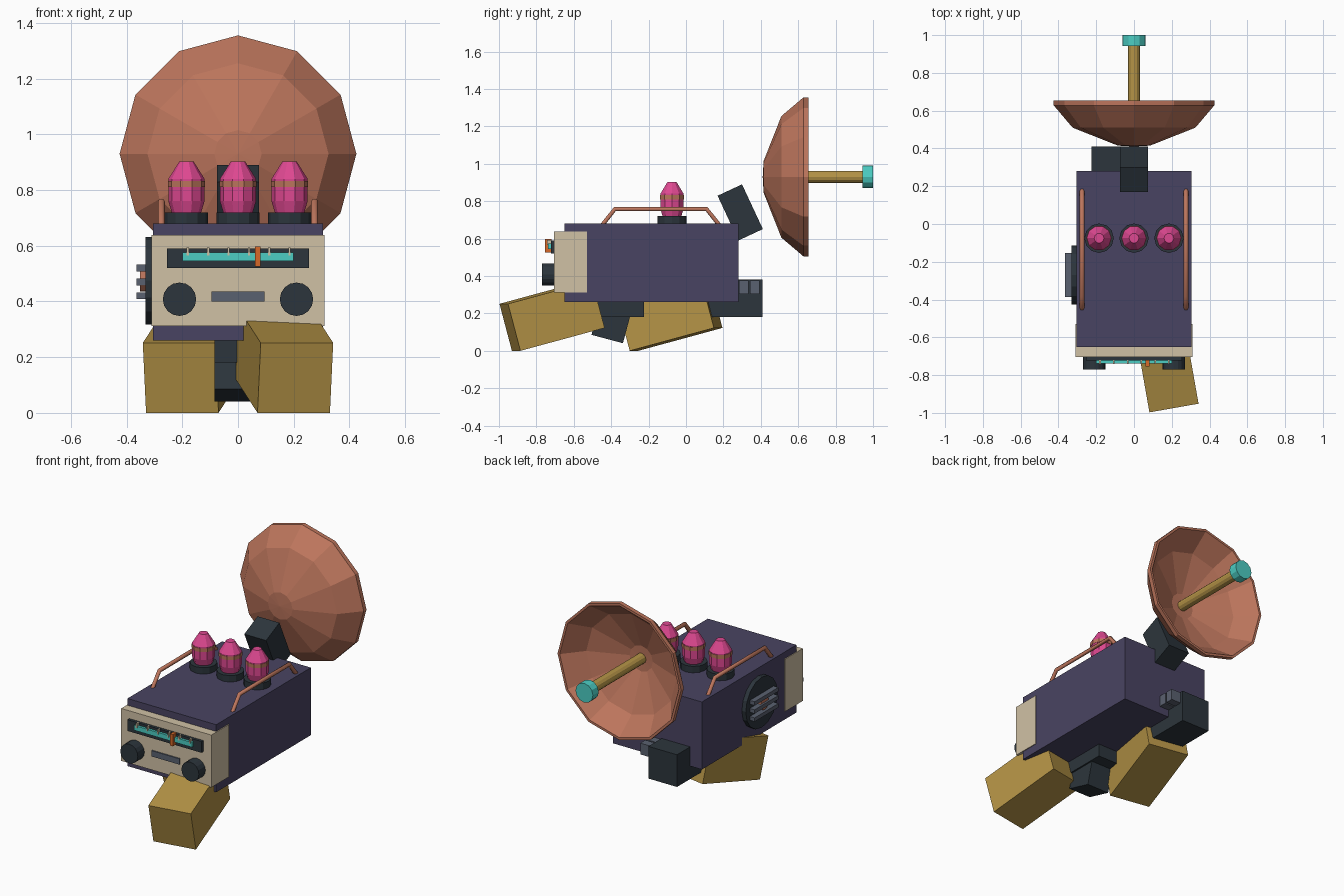
import bpy, bmesh, math
from mathutils import Matrix, Vector

if "Cube" in bpy.data.objects:
    bpy.data.objects.remove(bpy.data.objects["Cube"])


def material(name, r, g, b):
    # colour given as 0-255 display values, stored linear
    lin = [((c / 255 + 0.055) / 1.055) ** 2.4 for c in (r, g, b)] + [1]
    m = bpy.data.materials.new(name)
    m.use_nodes = True
    m.diffuse_color = lin
    m.node_tree.nodes["Principled BSDF"].inputs["Base Color"].default_value = lin
    return m


PURPLE = material("dusk purple", 73, 68, 98)
CREAM = material("cream", 208, 193, 165)
COPPER = material("copper", 188, 117, 92)
GOLD = material("mustard gold", 180, 147, 70)
DARK = material("dark slate", 44, 53, 60)
TEAL = material("teal", 76, 205, 195)
PINK = material("pink", 222, 72, 145)
ORANGE = material("orange", 215, 105, 40)
GREY = material("steel grey", 90, 97, 112)

ALONG = {
    "x": Matrix.Rotation(math.pi / 2, 4, "Y"),
    "y": Matrix.Rotation(-math.pi / 2, 4, "X"),
    "z": Matrix.Identity(4),
}


def finish(name, bm, mat):
    bmesh.ops.recalc_face_normals(bm, faces=bm.faces)
    mesh = bpy.data.meshes.new(name)
    bm.to_mesh(mesh)
    bm.free()
    mesh.materials.append(mat)
    obj = bpy.data.objects.new(name, mesh)
    bpy.context.collection.objects.link(obj)
    return obj


def box(name, mat, x, y, z, rot=None):
    """Box from (min, max) ranges, optionally rotated about its centre."""
    bm = bmesh.new()
    bmesh.ops.create_cube(bm, size=1)
    size = [r[1] - r[0] for r in (x, y, z)]
    centre = Vector([(r[0] + r[1]) / 2 for r in (x, y, z)])
    bm.transform(Matrix.Translation(centre) @ (rot or ALONG["z"]) @ Matrix.Diagonal(size + [1]))
    return finish(name, bm, mat)


def lathe(name, mat, profile, sides, centre, axis="z"):
    """Revolve (radius, height) points about an axis through centre."""
    bm = bmesh.new()
    verts = [bm.verts.new((r, 0, h)) for r, h in profile]
    edges = [bm.edges.new(pair) for pair in zip(verts, verts[1:])]
    bmesh.ops.spin(bm, geom=verts + edges, axis=(0, 0, 1), cent=(0, 0, 0),
                   angle=2 * math.pi, steps=sides)
    bmesh.ops.remove_doubles(bm, verts=bm.verts, dist=1e-4)
    bm.transform(Matrix.Translation(centre) @ ALONG[axis])
    return finish(name, bm, mat)


def disc(name, mat, radius, h0, h1, sides, centre, axis="z"):
    return lathe(name, mat, [(0, h0), (radius, h0), (radius, h1), (0, h1)], sides, centre, axis)


def tube(name, mat, points, radius):
    curve = bpy.data.curves.new(name, "CURVE")
    curve.dimensions = "3D"
    curve.bevel_depth = radius
    curve.bevel_resolution = 1
    curve.use_fill_caps = True
    spline = curve.splines.new("POLY")
    spline.points.add(len(points) - 1)
    for p, co in zip(spline.points, points):
        p.co = (*co, 1)
    curve.materials.append(mat)
    obj = bpy.data.objects.new(name, curve)
    bpy.context.collection.objects.link(obj)


# Body and face plate
box("body", PURPLE, (-0.305, 0.305), (-0.65, 0.28), (0.26, 0.68))
box("face_plate", CREAM, (-0.31, 0.31), (-0.705, -0.53), (0.312, 0.638))

# Tuner dial, slot and knobs
box("dial_panel", DARK, (-0.255, 0.255), (-0.723, -0.7), (0.52, 0.59))
box("dial_strip", TEAL, (-0.2, 0.2), (-0.738, -0.72), (0.545, 0.575))
for i in range(6):
    x = -0.18 + i * 0.073
    box(f"dial_tick_{i}", CREAM, (x - 0.004, x + 0.004), (-0.742, -0.72), (0.565, 0.593))
box("dial_needle", ORANGE, (0.061, 0.081), (-0.755, -0.72), (0.526, 0.598))
box("face_slot", GREY, (-0.096, 0.096), (-0.713, -0.7), (0.4, 0.436))
for side in (-1, 1):
    disc("knob", DARK, 0.06, -0.77, -0.7, 16, (0.21 * side, 0, 0.408), "y")

# Beacon lights
for i in (-1, 0, 1):
    spot = (0.185 * i, -0.075, 0)
    disc("beacon_base", DARK, 0.078, 0.67, 0.72, 12, spot)
    lathe("beacon_lamp", PINK, [(0, 0.71), (0.05, 0.71), (0.065, 0.76), (0.065, 0.84),
                                (0.026, 0.902), (0, 0.902)], 10, spot)
    disc("beacon_band", COPPER, 0.067, 0.81, 0.833, 10, spot)

# Carry rails
for side in (-1, 1):
    x = 0.275 * side
    tube("carry_rail", COPPER, [(x, -0.45, 0.67), (x, -0.38, 0.758),
                                (x, 0.11, 0.758), (x, 0.18, 0.67)], 0.013)

# Side speaker
speaker = (0, -0.27, 0.475)
disc("speaker", DARK, 0.157, -0.332, -0.3, 16, speaker, "x")
disc("speaker_cone", COPPER, 0.04, -0.352, -0.33, 12, speaker, "x")
for i in (-1, 0, 1):
    z = 0.47 + 0.05 * i
    box("speaker_bar", GREY, (-0.365, -0.33), (-0.387, -0.153), (z - 0.012, z + 0.012))

# Dish with feed mast
hub = (0, 0, 0.93)
dish = lathe("dish", COPPER, [(0, 0.41), (0.085, 0.415), (0.325, 0.51), (0.425, 0.628),
                              (0.425, 0.655), (0.41, 0.655), (0.312, 0.535),
                              (0.08, 0.44), (0, 0.437)], 12, hub, "y")
disc("dish_mast", GOLD, 0.032, 0.42, 0.95, 12, hub, "y")
disc("mast_cap", TEAL, 0.06, 0.943, 1.0, 12, hub, "y")
box("dish_neck", DARK, (-0.075, 0.075), (0.218, 0.362), (0.608, 0.872),
    Matrix.Rotation(math.radians(25), 4, "X"))

# Feet: the same tilted block, mirrored and set back for the other side
tilt = math.radians(15)
for name, side, shift in (("left_foot", 1, 0), ("right_foot", -1, 0.63)):
    turn = (Matrix.Rotation(math.radians(10 * side), 4, "Z")
            @ Matrix.Rotation(tilt, 4, "X"))
    foot = box(name, GOLD, (-0.132, 0.132), (0, 0.473), (0, 0.26))
    foot.data.transform(Matrix.Translation((0.2 * side, -0.908 + shift, 0)) @ turn)

# Hip joint below the body
box("hip_block", DARK, (-0.085, 0.08), (-0.51, -0.225), (0.18, 0.3))
box("hip_joint", DARK, (-0.085, 0.07), (-0.485, -0.311), (0.06, 0.24),
    Matrix.Rotation(math.radians(-15), 4, "X"))

# Plug block at the back
box("plug_block", DARK, (-0.225, -0.028), (0.12, 0.41), (0.18, 0.38))
for y in (0.283, 0.342):
    box("plug_prong", GREY, (-0.04, 0.04), (y, y + 0.05), (0.305, 0.375))
